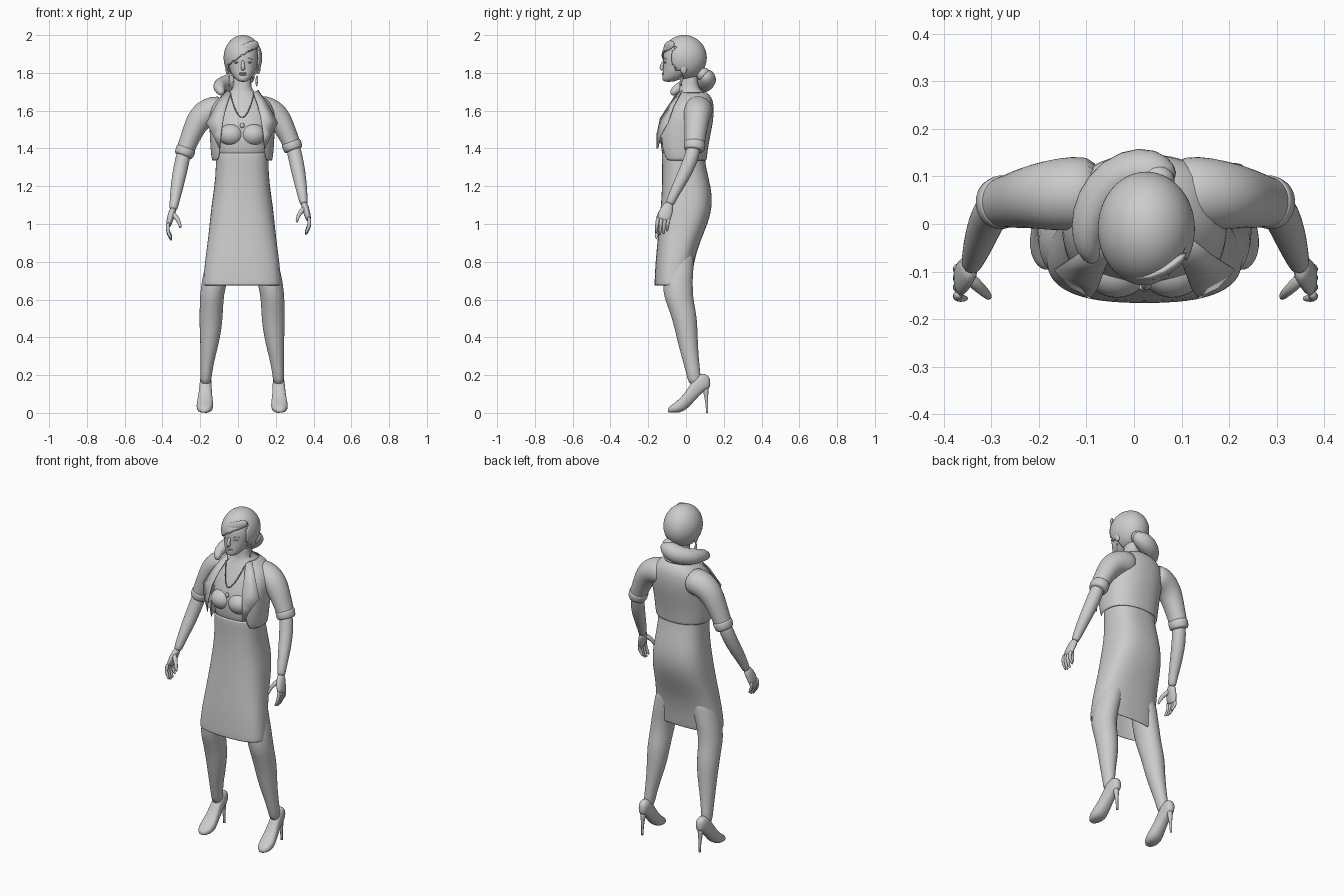
import bpy, bmesh, math
from mathutils import Vector

GREY = bpy.data.materials.new("plain_grey")
GREY.diffuse_color = (0.6, 0.6, 0.6, 1)
CX = 0.022  # body centre line


def finish(name, bm, sub=1, thick=0):
    bmesh.ops.recalc_face_normals(bm, faces=bm.faces)
    me = bpy.data.meshes.new(name)
    bm.to_mesh(me)
    bm.free()
    me.materials.append(GREY)
    me.shade_smooth()
    ob = bpy.data.objects.new(name, me)
    bpy.context.collection.objects.link(ob)
    if thick:
        m = ob.modifiers.new("thickness", 'SOLIDIFY')
        m.thickness, m.offset = thick, -1
    if sub:
        m = ob.modifiers.new("smooth", 'SUBSURF')
        m.levels = m.render_levels = sub
    return ob


def skin(name, rings, closed=True, caps=True, sub=1, thick=0):
    bm = bmesh.new()
    rows = [[bm.verts.new(p) for p in r] for r in rings]
    n = len(rows[0])
    for a, b in zip(rows, rows[1:]):
        for i in range(n if closed else n - 1):
            j = (i + 1) % n
            bm.faces.new((a[i], a[j], b[j], b[i]))
    if caps and closed:
        bm.faces.new(rows[0])
        bm.faces.new(rows[-1])
    return finish(name, bm, sub, thick)


def spow(v, e):
    return math.copysign(abs(v) ** e, v)


def section(z, rx, yf, yb, cx=CX, n=2.3, gap=0, seg=28):
    # horizontal rounded section; gap opens it at the front by a half width
    g = math.asin(min(1, (gap / rx) ** (n / 2))) if gap else 0
    cy, ry = (yf + yb) / 2, (yb - yf) / 2
    pts = []
    for i in range(seg):
        t = g + (2 * math.pi - 2 * g) * i / (seg - 1 if gap else seg)
        pts.append((cx + rx * spow(math.sin(t), 2 / n), cy - ry * spow(math.cos(t), 2 / n), z))
    return pts


def tube(name, path, seg=12, ref=(0, 1, 0), sub=1):
    # path entries: x, y, z, radius across, radius along ref
    P = [Vector(p[:3]) for p in path]
    rings = []
    for i, p in enumerate(P):
        t = (P[min(i + 1, len(P) - 1)] - P[max(i - 1, 0)]).normalized()
        u = t.cross(Vector(ref)).normalized()
        v = u.cross(t)
        ra, rb = path[i][3], path[i][-1]
        rings.append([p + u * ra * math.cos(k * math.tau / seg) + v * rb * math.sin(k * math.tau / seg)
                      for k in range(seg)])
    return skin(name, rings, sub=sub)


def ball(name, c, r, sub=0):
    bm = bmesh.new()
    bmesh.ops.create_uvsphere(bm, u_segments=32, v_segments=20, radius=1)
    for v in bm.verts:
        v.co = Vector((c[i] + v.co[i] * r[i] for i in range(3)))
    return finish(name, bm, sub)


# Dress skirt and waist: z, half width, front y, back y
skirt = [(0.675, .207, -.167, .026), (0.69, .208, -.167, .028), (0.8, .198, -.162, .042), (0.9, .184, -.152, .072),
         (1.0, .173, -.143, .116), (1.1, .163, -.133, .143), (1.2, .147, -.127, .132),
         (1.3, .139, -.126, .105), (1.38, .141, -.13, .098)]
skin("dress", [section(*r, n=2.6) for r in skirt], caps=False, thick=.006)

# Chest, shoulders and neck
chest = [(1.32, .136, -.122, .095), (1.4, .142, -.132, .1), (1.47, .148, -.138, .113), (1.54, .16, -.118, .13),
         (1.6, .16, -.092, .138), (1.65, .135, -.065, .132), (1.685, .085, -.045, .11),
         (1.71, .052, -.035, .075), (1.74, .047, -.034, .062), (1.82, .047, -.03, .06)]
skin("chest_and_neck", [section(*r) for r in chest])
for s in (-1, 1):
    ball("bust", (CX + s * .058, -.098, 1.472), (.066, .057, .058))

# Cropped jacket, open at the front: last number is half of the opening
jacket = [(1.335, .16, -.142, .11, .128), (1.37, .166, -.152, .112, .12), (1.45, .171, -.162, .125, .112),
          (1.52, .174, -.152, .14, .108), (1.58, .176, -.13, .148, .1), (1.63, .162, -.098, .147, .09),
          (1.67, .125, -.06, .138, .075), (1.7, .075, -.035, .108, .052)]
skin("jacket", [section(z, rx, yf, yb, n=2.3, gap=g) for z, rx, yf, yb, g in jacket],
     closed=False, thick=.006)

# Lapels, folded outwards over the jacket front
for s in (-1, 1):
    inner = [(.06, -.045, 1.695), (.083, -.093, 1.63), (.1, -.138, 1.56), (.112, -.155, 1.48), (.118, -.157, 1.4)]
    outer = [(.085, -.02, 1.71), (.14, -.065, 1.63), (.19, -.098, 1.535), (.155, -.135, 1.47), (.122, -.152, 1.4)]
    skin("lapel", [[(CX + s * a, y, z) for a, y, z in row] for row in (inner, outer)],
         closed=False, sub=0, thick=.005)

# Arms: the +x side is held a little higher
for s, lift in ((-1, 0), (1, .03)):
    def place(path):
        return [(.003 + s * p[0], p[1], p[2] + lift * min(1, max(0, (1.62 - p[2]) / .2)), *p[3:]) for p in path]
    tube("sleeve", place([(.07, .065, 1.605, .07, .075), (.13, .065, 1.605, .078, .08), (.185, .06, 1.58, .074, .074),
                          (.217, .057, 1.54, .065, .067), (.238, .053, 1.5, .057, .063), (.267, .048, 1.43, .05, .056),
                          (.288, .044, 1.375, .047, .052), (.292, .043, 1.365, .043, .048)]), seg=20)
    tube("sleeve_cuff", place([(.275, .047, 1.408, .049, .054), (.278, .047, 1.4, .054, .058),
                               (.29, .043, 1.365, .052, .056), (.293, .042, 1.357, .045, .05)]), seg=20)
    tube("forearm", place([(.28, .046, 1.41, .036), (.298, .036, 1.34, .04), (.316, .0, 1.25, .038),
                           (.331, -.043, 1.17, .032), (.342, -.077, 1.1, .024), (.347, -.088, 1.07, .021, .025)]), seg=16)
    tube("palm", place([(.344, -.084, 1.085, .02, .024), (.357, -.103, 1.045, .019, .036),
                        (.367, -.115, 1.01, .017, .038), (.372, -.12, .985, .012, .035)]), seg=14)
    for k in range(4):
        y, d = -.148 + k * .019, (.008, 0, .003, .018)[k]
        tube("finger", place([(.37, y, 1.01, .011), (.377, y - .004, .975, .011),
                              (.37, y - .008, .94 + d, .0095), (.353, y - .009, .91 + d, .006)]), seg=8)
    tube("thumb", place([(.356, -.105, 1.06, .016), (.333, -.13, 1.04, .014),
                         (.313, -.147, 1.01, .011), (.307, -.156, .975, .007)]), seg=8)

# Legs, shoes and heels
leg = [(.95, .085, -.02, .075, .08), (.67, .157, -.053, .067, .082), (.58, .162, -.03, .062, .074),
       (.5, .165, -.007, .063, .067), (.4, .169, .006, .054, .056), (.3, .181, .021, .04, .046),
       (.22, .19, .037, .031, .038), (.14, .194, .05, .029, .035)]
shoe = [(.129, .135, .18, .012), (.115, .125, .2, .025), (.09, .11, .212, .031), (.06, .08, .2, .033),
        (.03, .045, .165, .035), (0, .016, .115, .04), (-.03, .001, .078, .046), (-.065, 0, .05, .042),
        (-.088, .001, .034, .027), (-.097, .003, .022, .012)]
for s in (-1, 1):
    skin("leg", [section(z, rx, cy - ry, cy + ry, cx=CX + s * a, n=2, seg=20) for z, a, cy, rx, ry in leg])
    rings = []
    for y, zb, zt, w in shoe:
        x = CX + s * (.196 - .04 * y)
        rings.append([(x + w * spow(math.cos(t), .8), y, (zb + zt) / 2 + (zt - zb) / 2 * spow(math.sin(t), .8))
                      for t in (k * math.tau / 16 for k in range(16))])
    skin("shoe", rings)
    tube("shoe_heel", [(CX + s * .192, .1, .15, .022), (CX + s * .192, .105, .11, .014),
                       (CX + s * .192, .109, .06, .008), (CX + s * .192, .112, .01, .006),
                       (CX + s * .192, .112, 0, .006)], seg=10, sub=0)

# Face
HX = .026
face = [(1.752, .02, -.115, -.07), (1.765, .037, -.126, -.03), (1.785, .056, -.124, .01), (1.815, .07, -.122, .04),
        (1.85, .079, -.12, .06), (1.9, .085, -.124, .08), (1.95, .07, -.1, .06), (1.975, .04, -.06, .03)]
skin("face", [section(*r, cx=HX, n=2.1) for r in face])
tube("nose", [(HX, -.114, 1.868, .007), (HX, -.126, 1.845, .009), (HX, -.133, 1.826, .013),
              (HX, -.118, 1.814, .01)], seg=10, ref=(1, 0, 0))
for z in (1.791, 1.798):
    ball("lip", (HX, -.119, z), (.02, .009, .005))
for s in (-1, 1):
    ball("eye", (HX + s * .033, -.108, 1.856), (.014, .009, .006))
    tube("eyebrow", [(HX + s * .016, -.117, 1.873, .004), (HX + s * .035, -.112, 1.878, .004),
                     (HX + s * .055, -.097, 1.87, .003)], seg=6)
    ball("ear", (HX + s * .082, -.012, 1.825), (.011, .018, .032))
    tube("earring", [(HX + s * .074, -.025, 1.79, .004), (HX + s * .074, -.026, 1.76, .009),
                     (HX + s * .072, -.027, 1.725, .004)], seg=8)

# Hair cap with a slanted fringe cut away over the face
bm = bmesh.new()
bmesh.ops.create_uvsphere(bm, u_segments=64, v_segments=48, radius=1)
for v in bm.verts:
    v.co = Vector((HX + v.co.x * .102, -.01 + v.co.y * .12, 1.88 + v.co.z * .12))


def over_face(p):
    line = 1.895 + .65 * (p.x - HX)
    return (p.y < -.055 and p.z < line and abs(p.x - HX) < .082) or (p.y < -.015 and p.z < 1.815)


bmesh.ops.delete(bm, geom=[f for f in bm.faces if over_face(f.calc_center_median())], context='FACES')
finish("hair_cap", bm, 0, .008)
tube("fringe_sweep", [(HX + .085, -.06, 1.955, .01, .02), (HX + .045, -.1, 1.945, .011, .028),
                      (HX - .01, -.118, 1.915, .011, .028), (HX - .055, -.1, 1.88, .01, .022),
                      (HX - .083, -.06, 1.84, .007, .012)], ref=(0, 0, 1))

# Ponytail rolled round the nape and laid over one shoulder
tube("ponytail", [(.082, .09, 1.79, .02), (.06, .105, 1.782, .042), (.02, .113, 1.765, .056), (-.04, .094, 1.745, .053),
                  (-.083, .045, 1.735, .046), (-.1, -.01, 1.73, .036), (-.098, -.055, 1.712, .027),
                  (-.082, -.08, 1.685, .014)], seg=16, ref=(0, 0, 1))
tube("hair_tie", [(.045, .07, 1.81, .036), (.05, .095, 1.79, .04), (.052, .105, 1.78, .034)], ref=(1, 0, 0))

# Necklace and pendant
chain = []
for k in range(13):
    a = -1 + k / 6
    chain.append((CX + .062 * a, -.125 + .07 * a * a, 1.565 + .12 * a * a, .003))
tube("necklace", chain, seg=6, ref=(0, 0, 1), sub=0)
ball("pendant", (CX, -.134, 1.522), (.012, .008, .014))
